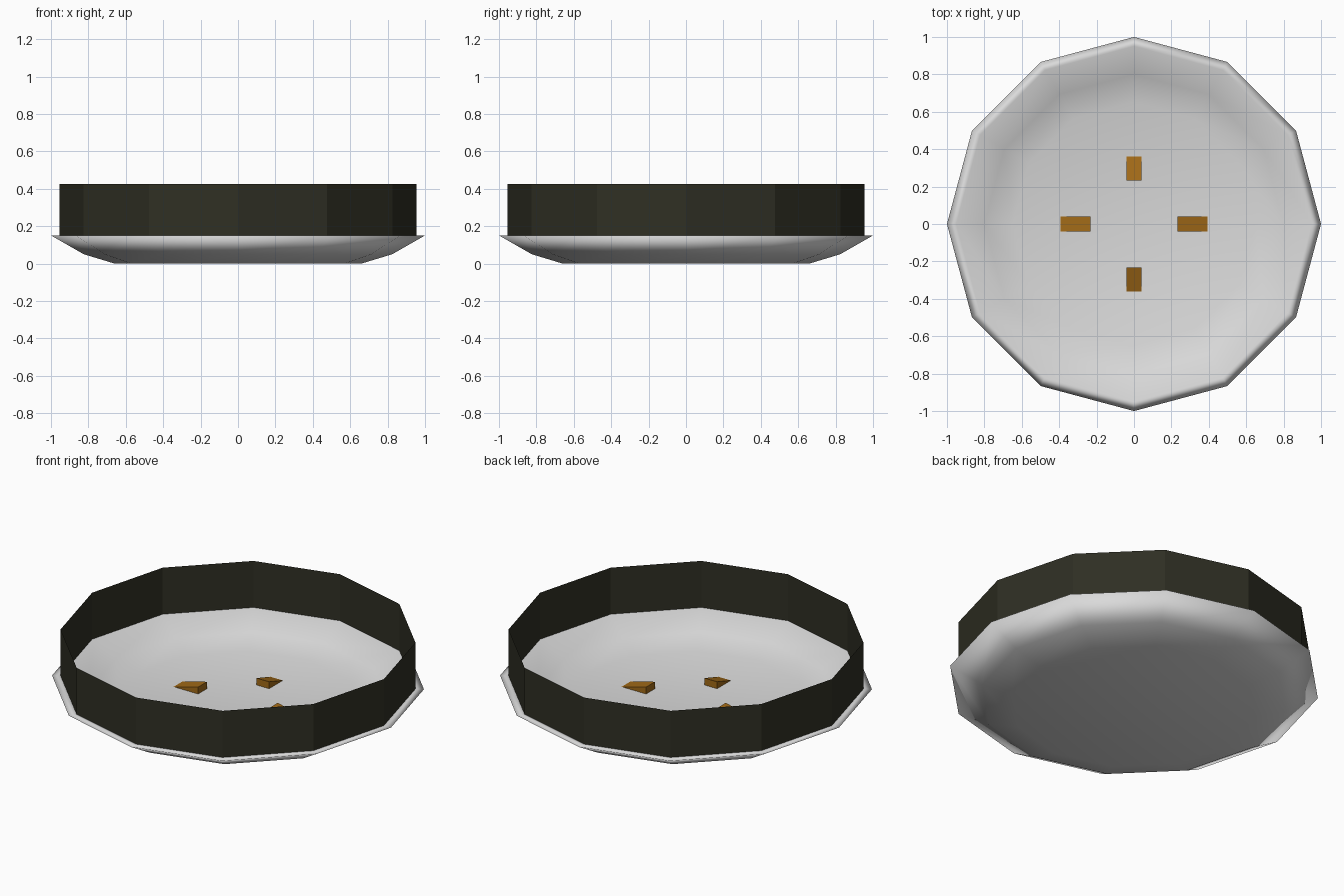
import bpy, bmesh, math
from mathutils import Matrix

if "Cube" in bpy.data.objects:
    bpy.data.objects.remove(bpy.data.objects["Cube"])

SIDES = 12


def material(name, rgb):
    m = bpy.data.materials.new(name)
    m.diffuse_color = (*rgb, 1.0)
    m.use_nodes = True
    m.node_tree.nodes["Principled BSDF"].inputs["Base Color"].default_value = m.diffuse_color
    return m


PLATE = material("pale_grey", (0.70, 0.70, 0.70))
WALL = material("dark_olive", (0.028, 0.028, 0.017))
WEDGE = material("amber_brown", (0.36, 0.145, 0.009))


def finish(bm, name, mat, smooth=False):
    mesh = bpy.data.meshes.new(name)
    for f in bm.faces:
        f.smooth = smooth
    bm.to_mesh(mesh)
    bm.free()
    ob = bpy.data.objects.new(name, mesh)
    mesh.materials.append(mat)
    bpy.context.collection.objects.link(ob)
    return ob


def ring_stack(bm, profile):
    """Join twelve-sided rings given as (radius, z); returns the rings."""
    rings = []
    for r, z in profile:
        angles = [2 * math.pi * i / SIDES for i in range(SIDES)]
        rings.append([bm.verts.new((r * math.cos(a), r * math.sin(a), z)) for a in angles])
    for a, b in zip(rings, rings[1:]):
        for i in range(SIDES):
            j = (i + 1) % SIDES
            bm.faces.new((a[i], a[j], b[j], b[i]))
    return rings


# Dish: underside, flared side, narrow rim, then the hollow inside
bm = bmesh.new()
rings = ring_stack(bm, [(0.66, 0.0), (0.825, 0.05), (1.0, 0.15),
                        (0.95, 0.15), (0.80, 0.075), (0.65, 0.035)])
bm.faces.new(list(reversed(rings[0])))
bm.faces.new(rings[-1])
bmesh.ops.recalc_face_normals(bm, faces=bm.faces[:])
finish(bm, "dish", PLATE, smooth=True)

# Thin upright wall standing on the rim
bm = bmesh.new()
ring_stack(bm, [(0.954, 0.148), (0.954, 0.425)])
finish(bm, "side_wall", WALL)


# Four wedges on the floor, tall at the inner end and sloping outward
def wedge(name, angle, inner, outer):
    bm = bmesh.new()
    low, high, half = 0.035, 0.076, 0.041
    sides = []
    for y in (-half, half):
        sides.append([bm.verts.new(p) for p in
                      ((inner, y, low), (outer, y, low), (inner, y, high))])
    a, b = sides
    bm.faces.new(a)
    bm.faces.new(b[::-1])
    for i in range(3):
        j = (i + 1) % 3
        bm.faces.new((a[i], b[i], b[j], a[j]))
    bmesh.ops.recalc_face_normals(bm, faces=bm.faces[:])
    bm.transform(Matrix.Rotation(angle, 4, 'Z'))
    finish(bm, name, WEDGE)


for i, side in enumerate(("right", "back", "left", "front")):
    wedge(side + "_wedge", i * math.pi / 2, 0.232, 0.36 if i % 2 else 0.392)
